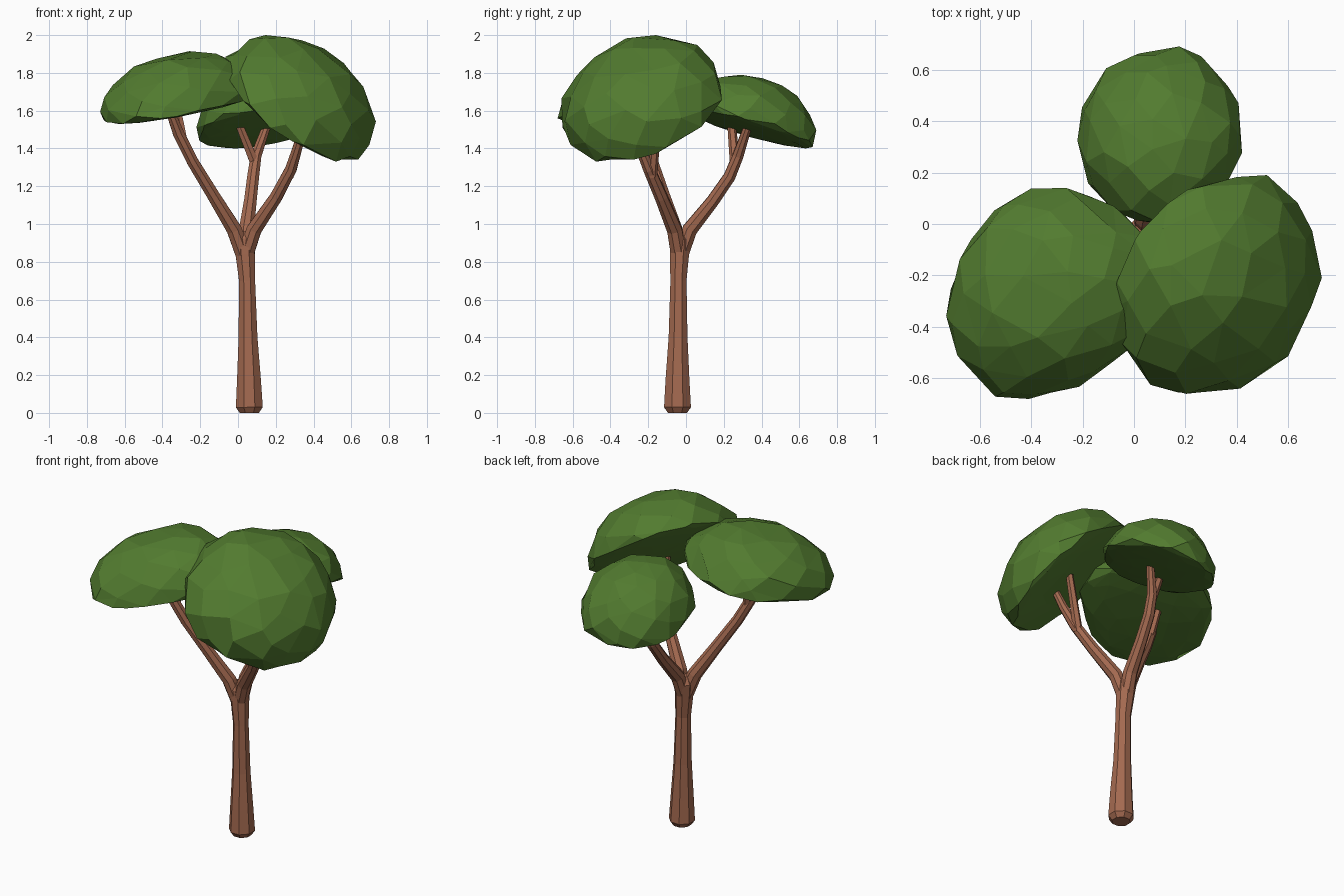
import bpy, bmesh, math, random
from mathutils import Vector

if "Cube" in bpy.data.objects:
    bpy.data.objects.remove(bpy.data.objects["Cube"])

random.seed(4)


def material(name, colour):
    m = bpy.data.materials.new(name)
    m.diffuse_color = (*colour, 1)
    m.use_nodes = True
    m.node_tree.nodes["Principled BSDF"].inputs["Base Color"].default_value = m.diffuse_color
    return m


BARK = material("bark brown", (0.37, 0.143, 0.08))
LEAF = material("leaf green", (0.085, 0.2, 0.029))


def finish(bm, name, mat):
    bmesh.ops.recalc_face_normals(bm, faces=bm.faces)
    me = bpy.data.meshes.new(name)
    bm.to_mesh(me)
    bm.free()
    me.materials.append(mat)
    ob = bpy.data.objects.new(name, me)
    bpy.context.collection.objects.link(ob)
    return ob


def limb(name, path, sides=8):
    """Faceted tube through points (x, y, z, radius)."""
    bm = bmesh.new()
    pts = [Vector(p[:3]) for p in path]
    rings = []
    for i, p in enumerate(pts):
        d = (pts[min(i + 1, len(pts) - 1)] - pts[max(i - 1, 0)]).normalized()
        if i == 0 and p.z < 0.1:
            d = Vector((0, 0, 1))          # flat foot on the ground
        u = Vector((0, 1, 0)).cross(d).normalized()
        v = d.cross(u)
        r = path[i][3]
        rings.append([bm.verts.new(p + r * (math.cos(a) * u + math.sin(a) * v))
                      for a in (2 * math.pi * (k + 0.5) / sides for k in range(sides))])
    for a, b in zip(rings, rings[1:]):
        for k in range(sides):
            j = (k + 1) % sides
            bm.faces.new((a[k], a[j], b[j], b[k]))
    bm.faces.new(rings[0])
    bm.faces.new(rings[-1])
    return finish(bm, name, BARK)


def canopy(name, normal, low, high, height, belly, count=90, taper=0.0, shear=0.0):
    """Irregular faceted dome, tilted to a normal and fitted to a box."""
    bm = bmesh.new()
    golden = math.pi * (3 - math.sqrt(5))
    for i in range(count):
        z = 1 - 2 * (i + 0.5) / count
        a = i * golden + random.uniform(-0.12, 0.12)
        z = max(-1, min(1, z + random.uniform(-0.03, 0.03)))
        r = math.sqrt(1 - z * z)
        bm.verts.new((r * math.cos(a), r * math.sin(a), z))
    bmesh.ops.convex_hull(bm, input=bm.verts)
    q = Vector((0, 0, 1)).rotation_difference(Vector(normal))
    for v in bm.verts:
        c = v.co * random.uniform(0.97, 1.03)
        c.z *= height if c.z > 0 else belly
        c.y *= 1 - taper * c.x
        c.x += shear * c.y
        v.co = q @ c
    lo = [min(v.co[k] for v in bm.verts) for k in range(3)]
    hi = [max(v.co[k] for v in bm.verts) for k in range(3)]
    for v in bm.verts:
        for k in range(3):
            t = (v.co[k] - lo[k]) / (hi[k] - lo[k])
            v.co[k] = low[k] + t * (high[k] - low[k])
    bmesh.ops.dissolve_limit(bm, angle_limit=math.radians(6),
                             verts=bm.verts, edges=bm.edges)
    return finish(bm, name, LEAF)


# Trunk
limb("trunk", [(0.06, -0.045, 0.0, 0.055), (0.06, -0.045, 0.03, 0.077),
               (0.058, -0.045, 0.18, 0.068), (0.053, -0.042, 0.4, 0.054),
               (0.048, -0.04, 0.7, 0.046), (0.038, -0.035, 0.84, 0.055),
               (0.033, -0.03, 0.92, 0.06), (0.035, -0.03, 0.96, 0.035)])

# Three main branches, each running on into one twig
limb("left_branch", [(0.035, -0.035, 0.82, 0.045), (-0.02, -0.06, 0.97, 0.043),
                     (-0.13, -0.12, 1.15, 0.036), (-0.24, -0.18, 1.33, 0.033),
                     (-0.315, -0.22, 1.48, 0.032), (-0.36, -0.26, 1.6, 0.025)])
limb("right_branch", [(0.035, -0.035, 0.82, 0.045), (0.085, -0.06, 0.97, 0.043),
                      (0.2, -0.13, 1.14, 0.036), (0.28, -0.195, 1.29, 0.033),
                      (0.32, -0.25, 1.42, 0.027), (0.345, -0.3, 1.55, 0.022)])
limb("back_branch", [(0.035, -0.035, 0.82, 0.045), (0.045, 0.02, 0.97, 0.043),
                     (0.065, 0.14, 1.12, 0.036), (0.08, 0.23, 1.25, 0.034),
                     (0.095, 0.275, 1.36, 0.031), (0.16, 0.335, 1.54, 0.022)])

# Side twigs that fork off into the leaves
for name, a, b in [
        ("left_twig", (-0.29, -0.205, 1.43), (-0.32, -0.17, 1.6)),
        ("right_twig", (0.27, -0.18, 1.25), (0.36, -0.15, 1.58)),
        ("back_twig", (0.09, 0.26, 1.32), (0.0, 0.24, 1.54))]:
    a, b = Vector(a), Vector(b)
    limb(name, [(*a, 0.028), (*a.lerp(b, 0.5), 0.025), (*b, 0.022)], 6)

# Leaf canopies
canopy("left_canopy", (-0.2, -0.12, 1), (-0.73, -0.68, 1.53), (0.13, 0.14, 1.915),
       0.78, 0.1, taper=0.22, shear=0.15)
canopy("right_canopy", (0.58, -0.36, 0.73), (-0.07, -0.66, 1.33), (0.73, 0.19, 2.0), 0.75, 0.06)
canopy("back_canopy", (-0.12, 0.28, 1), (-0.22, 0.0, 1.4), (0.42, 0.69, 1.79), 0.75, 0.06)
